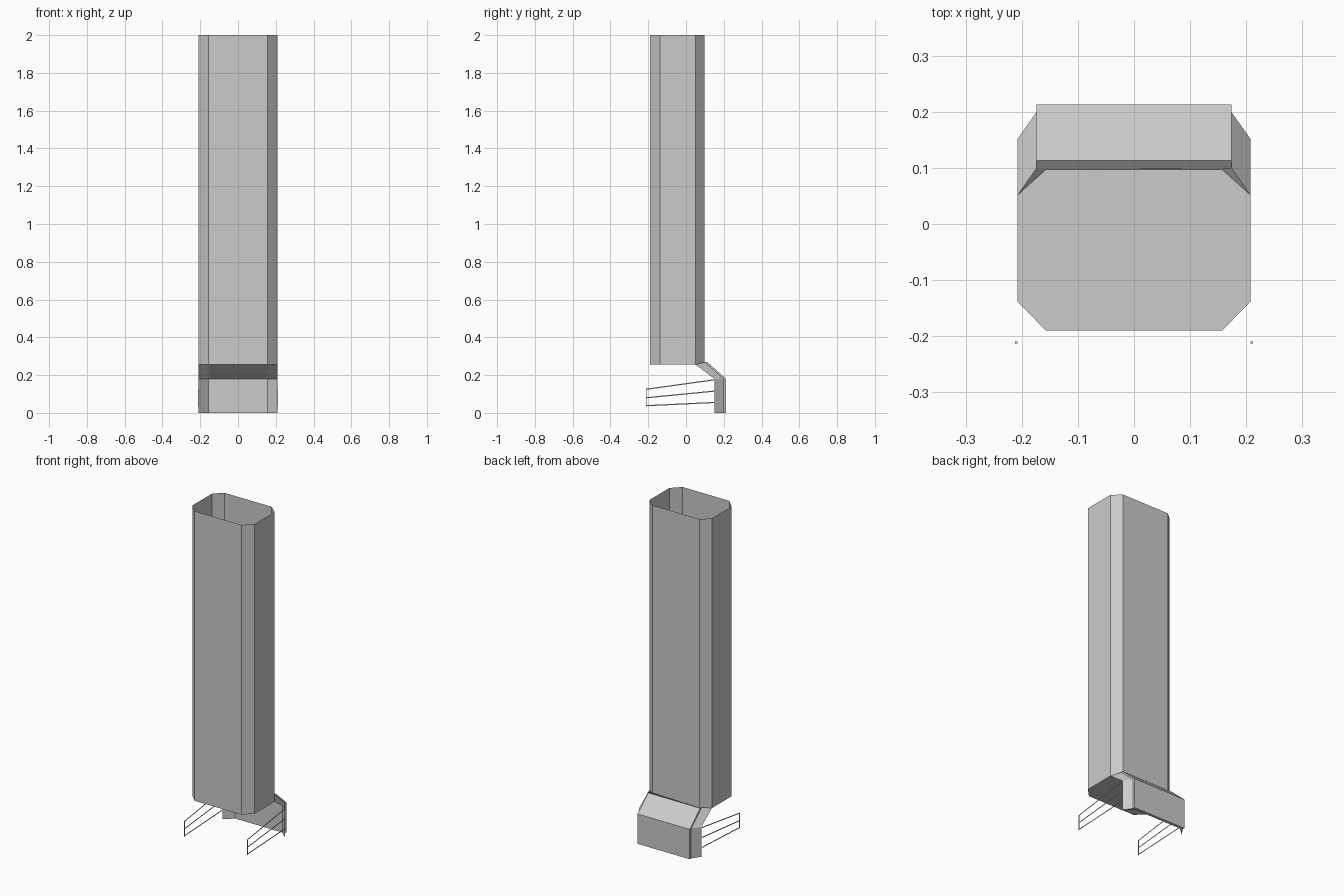
import bpy, bmesh
from mathutils import Vector

cube = bpy.data.objects.get("Cube")
if cube:
    bpy.data.objects.remove(cube, do_unlink=True)

# Single plain grey
grey = bpy.data.materials.new("plain grey")
grey.use_nodes = True
colour = (0.6, 0.6, 0.6, 1)
grey.diffuse_color = colour
grey.node_tree.nodes["Principled BSDF"].inputs["Base Color"].default_value = colour


def finish(name, bm, fix_normals=True):
    if fix_normals:
        bmesh.ops.recalc_face_normals(bm, faces=bm.faces)
    mesh = bpy.data.meshes.new(name)
    bm.to_mesh(mesh)
    bm.free()
    mesh.materials.append(grey)
    obj = bpy.data.objects.new(name, mesh)
    bpy.context.collection.objects.link(obj)
    return obj


def mirrored(half):
    """Close a half outline by reflecting it across x."""
    return half + [(-p[0], *p[1:]) for p in reversed(half)]


def bridge(bm, lower, upper):
    n = len(lower)
    for i in range(n):
        j = (i + 1) % n
        bm.faces.new((lower[i], lower[j], upper[j], upper[i]))


BASE, TOP, BEND = 0.255, 2.0, 0.18

# Tall open-topped shaft with chamfered corners and a floor
outline = mirrored([(0.157, -0.19), (0.208, -0.138), (0.208, 0.051), (0.157, 0.097)])
bm = bmesh.new()
low = [bm.verts.new((x, y, BASE)) for x, y in outline]
high = [bm.verts.new((x, y, TOP)) for x, y in outline]
bridge(bm, low, high)
bm.faces.new(list(reversed(low)))
finish("shaft", bm, fix_normals=False)

# Cranked rear bracket: wedge wings at both sides of a flat back slab
section = mirrored([(0.157, 0.097, 0), (0.208, 0.051, 0),
                    (0.174, 0.099, 0.014), (0.174, 0.113, 0.014)])
bm = bmesh.new()
rings = [[bm.verts.new((x, y, BASE + lift)) for x, y, lift in section]]
for z in (BEND, 0):
    rings.append([bm.verts.new((x, y + 0.1, z)) for x, y, lift in section])
for a, b in zip(rings, rings[1:]):
    bridge(bm, a, b)
for r in (rings[0], rings[-1]):
    bm.faces.new((r[0], r[1], r[2]))
    bm.faces.new((r[7], r[6], r[5]))
    bm.faces.new((r[0], r[2], r[3], r[4], r[5], r[7]))
finish("rear_bracket", bm)

# Side rails: three flat sloping strips and an upright post on each side
for side, label in ((1, "left"), (-1, "right")):
    x = side * 0.209
    bm = bmesh.new()
    for z_back, z_front in ((0.175, 0.125), (0.115, 0.08), (0.055, 0.038)):
        ends = [(0.148, z_back), (-0.211, z_front)]
        corners = [(y, z - 0.003) for y, z in ends] + [(y, z + 0.003) for y, z in reversed(ends)]
        bm.faces.new([bm.verts.new((x, y, z)) for y, z in corners])
    finish(label + "_rails", bm)

    bm = bmesh.new()
    bmesh.ops.create_cube(bm, size=1)
    bmesh.ops.scale(bm, vec=Vector((0.004, 0.004, 0.092)), verts=bm.verts)
    bmesh.ops.translate(bm, vec=Vector((side * 0.21, -0.211, 0.081)), verts=bm.verts)
    finish(label + "_rail_post", bm)
